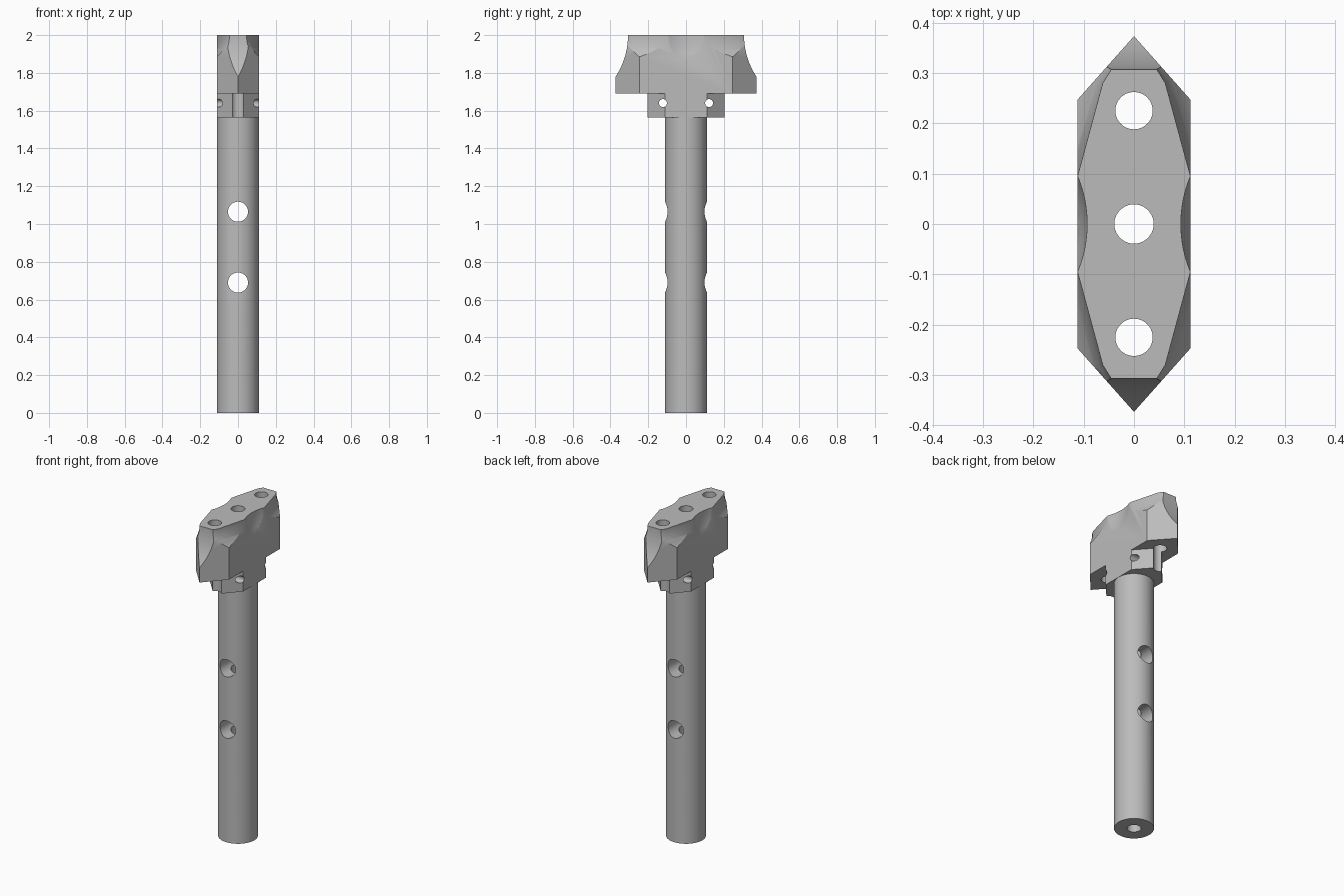
import bpy
from math import radians
from mathutils import Vector

if "Cube" in bpy.data.objects:
    bpy.data.objects.remove(bpy.data.objects["Cube"])

steel = bpy.data.materials.new("grey_steel")
steel.use_nodes = True
GREY = (0.5, 0.5, 0.5, 1)
steel.diffuse_color = GREY
steel.node_tree.nodes["Principled BSDF"].inputs["Base Color"].default_value = GREY


def cylinder(name, centre, axis, radius, length, sides=64):
    turn = Vector((0, 0, 1)).rotation_difference(Vector(axis).normalized())
    bpy.ops.mesh.primitive_cylinder_add(vertices=sides, radius=radius, depth=length,
                                        location=centre, rotation=turn.to_euler())
    ob = bpy.context.object
    ob.name = name
    return ob


def hex_prism(name, half_width, shoulder, tip, bottom, top):
    """Elongated hexagon with points towards the front and back."""
    w, s = half_width, shoulder
    plan = [(w, -s), (w, s), (0, tip), (-w, s), (-w, -s), (0, -tip)]
    n = len(plan)
    verts = [(x, y, z) for z in (bottom, top) for x, y in plan]
    faces = [list(range(n))[::-1], list(range(n, 2 * n))]
    faces += [(i, (i + 1) % n, (i + 1) % n + n, i + n) for i in range(n)]
    mesh = bpy.data.meshes.new(name)
    mesh.from_pydata(verts, [], faces)
    ob = bpy.data.objects.new(name, mesh)
    bpy.context.collection.objects.link(ob)
    return ob


def activate(ob):
    bpy.ops.object.select_all(action='DESELECT')
    ob.select_set(True)
    bpy.context.view_layer.objects.active = ob


def cut(ob, cutter):
    cutter.hide_render = True
    mod = ob.modifiers.new("cut", 'BOOLEAN')
    mod.operation = 'DIFFERENCE'
    mod.solver = 'EXACT'
    mod.object = cutter
    activate(ob)
    bpy.ops.object.modifier_apply(modifier=mod.name)
    bpy.data.objects.remove(cutter)


def scoop(ob, p, q, radius):
    """Concave cut, vertical where it meets the top along the line p to q."""
    along = Vector((q[0] - p[0], q[1] - p[1], 0)).normalized()
    out = Vector((along.y, -along.x, 0))
    mid = Vector(((p[0] + q[0]) / 2, (p[1] + q[1]) / 2, TOP))
    if out.dot(Vector((mid.x, mid.y, 0))) < 0:
        out = -out
    cut(ob, cylinder("scoop_cutter", mid + out * radius, along, radius, 1, 128))


TOP, SEAT, COLLAR = 2.0, 1.69, 1.565
W = 0.112

# Main parts
shaft = cylinder("shaft", (0, 0, COLLAR / 2), (0, 0, 1), 0.111, COLLAR, 96)
collar = hex_prism("collar", W, 0.11, 0.236, COLLAR, SEAT)
head = hex_prism("head", W, 0.247, 0.373, SEAT, TOP)

# Concave scoops around the top of the head
for sy in (-1, 1):
    scoop(head, (-0.045, sy * 0.307), (0.045, sy * 0.307), 0.4)
    for sx in (-1, 1):
        scoop(head, (sx * W, sy * 0.095), (sx * 0.062, sy * 0.28), 0.186)
        scoop(head, (sx * 0.062, sy * 0.28), (sx * 0.045, sy * 0.307), 0.186)

# Shallow hollows in the middle of both sides
for sx in (-1, 1):
    bpy.ops.mesh.primitive_uv_sphere_add(segments=96, ring_count=48, radius=1,
                                         location=(sx * 0.34, 0, TOP))
    hollow = bpy.context.object
    hollow.scale = (0.247, 0.247, 0.31)
    cut(head, hollow)

# Central bore through everything and the two outer vertical holes
for part in (shaft, collar, head):
    cut(part, cylinder("bore_cutter", (0, 0, 1), (0, 0, 1), 0.039, 3))
for part in (collar, head):
    for sy in (-1, 1):
        cut(part, cylinder("hole_cutter", (0, sy * 0.225, 1.7), (0, 0, 1), 0.037, 1))

# Cross holes in the collar and shaft
for sy in (-1, 1):
    cut(collar, cylinder("pin_cutter", (0, sy * 0.122, 1.64), (1, 0, 0), 0.021, 1, 48))
for z in (0.69, 1.065):
    cut(shaft, cylinder("cross_cutter", (0, 0, z), (0, 1, 0), 0.053, 1))

for part in (shaft, collar, head):
    part.data.materials.clear()
    part.data.materials.append(steel)
    for face in part.data.polygons:
        face.material_index = 0
    activate(part)
    bpy.ops.object.shade_smooth_by_angle(angle=radians(25))
